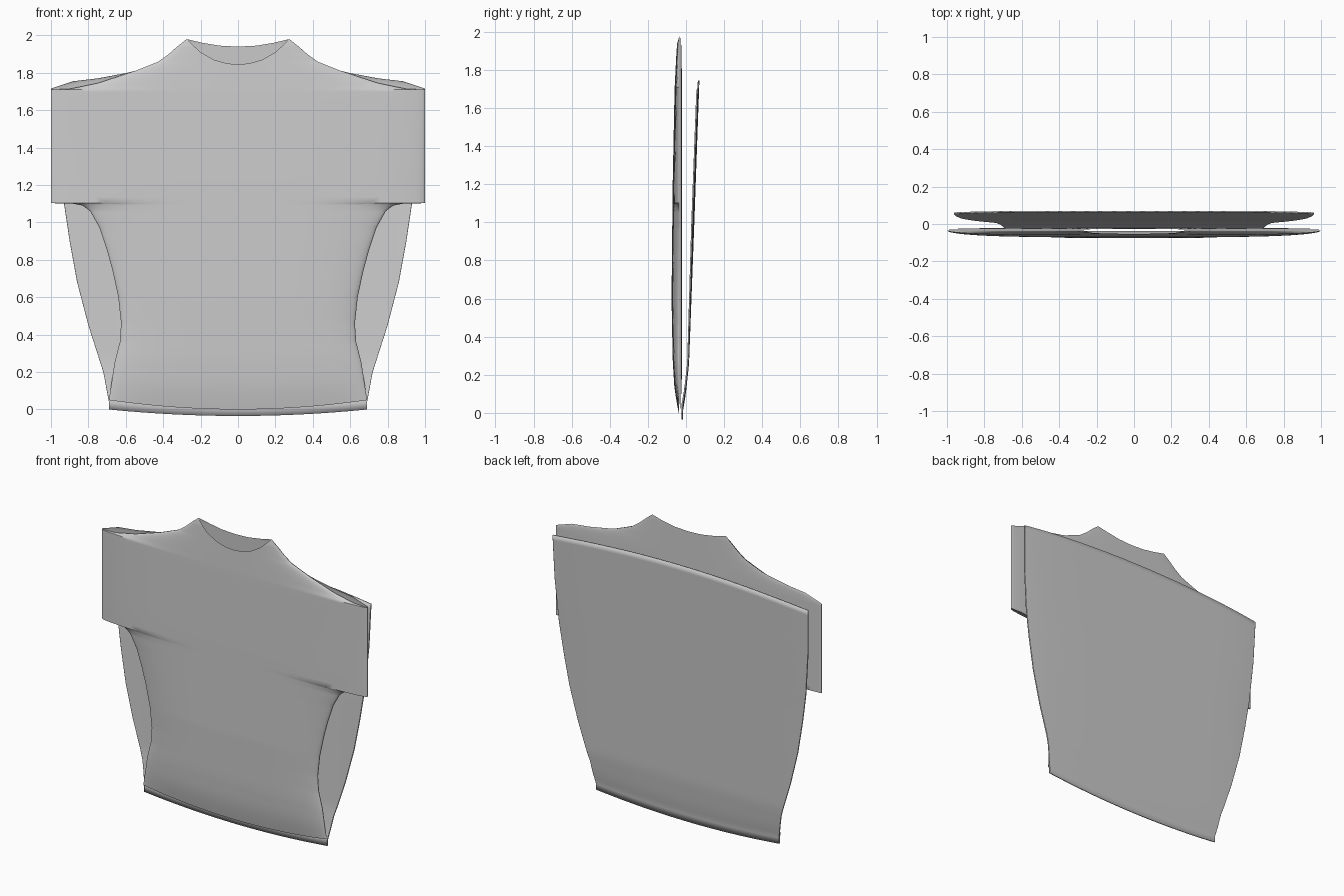
import bpy, bmesh, math

default_cube = bpy.data.objects.get("Cube")
if default_cube:
    bpy.data.objects.remove(default_cube, do_unlink=True)

cloth = bpy.data.materials.new("light grey cloth")
cloth.use_nodes = True
cloth.diffuse_color = (0.6, 0.6, 0.6, 1)
cloth.node_tree.nodes["Principled BSDF"].inputs["Base Color"].default_value = cloth.diffuse_color


def interpolate(table, height):
    """Value at a height in a table of (height, value) pairs."""
    if height <= table[0][0]:
        return table[0][1]
    for (low, a), (high, b) in zip(table, table[1:]):
        if height <= high:
            return a + (b - a) * (height - low) / (high - low)
    return table[-1][1]


def make_panel(name, outline, neckline, depth_at, hem_drop, thickness=0.0, arch=0.0):
    """Loft rows across one half of a cloth panel and mirror it."""
    top = outline[-1][0]
    bottom = outline[0][0]
    heights = {round(bottom + (top - bottom) * i / 48, 4) for i in range(49)}
    heights |= {h for h, _ in outline} | {h for h, _ in neckline if h <= top}
    columns = 20
    bm = bmesh.new()
    rows = []
    for height in sorted(heights):
        outer = interpolate(outline, height)
        inner = min(interpolate(neckline, height), outer)
        row = []
        for c in range(columns + 1):
            x = inner + (outer - inner) * math.sin(c / columns * math.pi / 2)
            u = x / outer
            fade = max(0, 1 - (height - bottom) / 0.25)
            rise = arch * (1 - u * u) * max(0, (height - 1) / (top - 1))
            z = height - hem_drop * (1 - u * u) * fade + rise
            row.append(bm.verts.new((x, depth_at(height, u), z)))
        rows.append(row)
    for low, high in zip(rows, rows[1:]):
        for c in range(columns):
            bm.faces.new((low[c], low[c + 1], high[c + 1], high[c]))
    bmesh.ops.remove_doubles(bm, verts=bm.verts, dist=0.0002)
    if depth_at is not front_depth:
        bmesh.ops.reverse_faces(bm, faces=bm.faces)
    mesh = bpy.data.meshes.new(name)
    bm.to_mesh(mesh)
    bm.free()
    mesh.materials.append(cloth)
    panel = bpy.data.objects.new(name, mesh)
    bpy.context.collection.objects.link(panel)
    mirror = panel.modifiers.new("mirror", "MIRROR")
    mirror.use_clip = True
    if thickness:
        solid = panel.modifiers.new("thickness", "SOLIDIFY")
        solid.thickness = thickness
        solid.offset = 0
    bpy.ops.object.select_all(action="DESELECT")
    panel.select_set(True)
    bpy.context.view_layer.objects.active = panel
    bpy.ops.object.shade_smooth_by_angle(angle=math.radians(40))
    return panel


# Side outline shared by the shirt front and back: hem, waist, armhole, sleeve
side = [(0.05, 0.69), (0.25, 0.66), (0.36, 0.632), (0.46, 0.625), (0.6, 0.64),
        (0.74, 0.67), (0.85, 0.7), (0.97, 0.74), (1.06, 0.79), (1.09, 0.83),
        (1.1, 0.88), (1.103, 1)]
neck_point = [(1.81, 0.55), (1.86, 0.425), (1.9, 0.37), (1.94, 0.325), (1.98, 0.275)]
front_shoulder = [(1.71, 1), (1.714, 0.9), (1.745, 0.75), (1.79, 0.61)]
back_shoulder = [(1.715, 1), (1.755, 0.88), (1.77, 0.75), (1.798, 0.6)]
front_neck = [(1.845, 0), (1.85, 0.06), (1.87, 0.13), (1.91, 0.2), (1.98, 0.275)]
back_neck = [(1.94, 0), (1.945, 0.1), (1.96, 0.19), (1.98, 0.275)]

# Depth of each sheet along the centre line
front_bulge = [(0.05, 0.004), (0.1, 0.016), (0.16, 0.027), (0.28, 0.036),
               (0.6, 0.042), (1.2, 0.036), (1.7, 0.026), (1.98, 0.012)]
back_bulge = [(0.05, 0.002), (0.25, 0.01), (1.7, 0.01), (1.98, 0.004)]
flap_line = [(0.04, -0.02), (0.12, -0.005), (0.26, 0.012), (0.9, 0.036), (1.69, 0.066)]


def roundness(u):
    return math.sqrt(max(0, 1 - u ** 4))


def front_depth(height, u):
    return -0.032 - interpolate(front_bulge, height) * roundness(u) - 0.002


def back_depth(height, u):
    return -0.03 + interpolate(back_bulge, height) * roundness(u)


def flap_depth(height, u):
    return interpolate(flap_line, height) - 0.008 * u ** 6 * min(1, height)


make_panel("shirt_front", side + front_shoulder + neck_point, front_neck, front_depth, 0.05)
make_panel("shirt_back", side + back_shoulder + neck_point, back_neck, back_depth, 0.04)

# Loose rear panel, joined at the hem and leaning away toward the top
flap_side = [(0.04, 0.69), (0.2, 0.72), (0.45, 0.8), (0.68, 0.86), (0.9, 0.9),
             (1.1, 0.93), (1.4, 0.955), (1.69, 0.963)]
make_panel("rear_flap", flap_side, [(0, 0), (2, 0)], flap_depth, 0.03, 0.008, 0.055)
